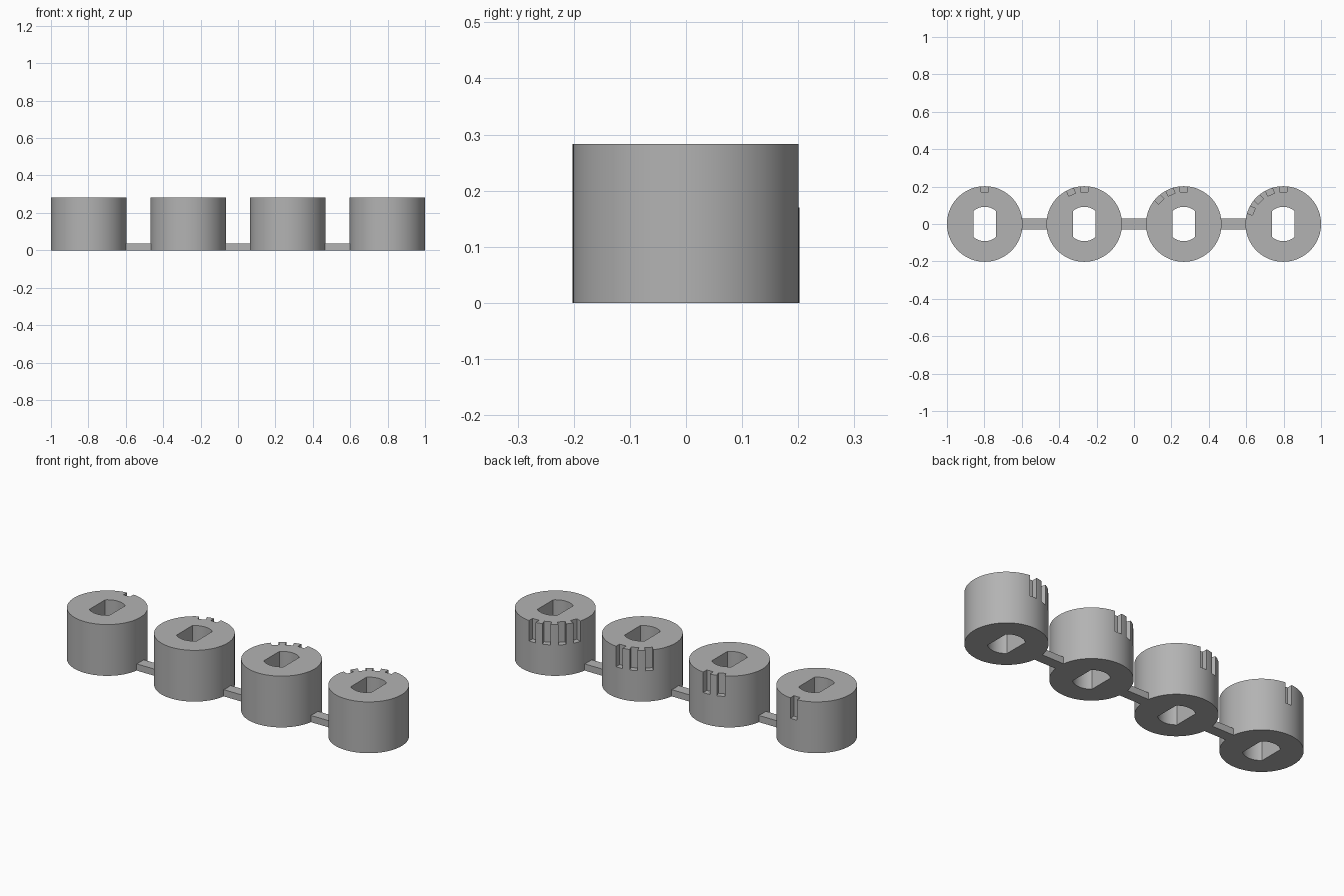
import bpy, bmesh, math
from mathutils import Matrix, Vector

RADIUS, HEIGHT = 0.202, 0.283
SPACING = 0.532
BORE_R, BORE_HALF = 0.092, 0.061
NOTCH_W, NOTCH_DEPTH, NOTCH_Z = 0.04, 0.032, 0.17
BAR_W, BAR_H = 0.06, 0.037

cube = bpy.data.objects.get("Cube")
if cube:
    bpy.data.objects.remove(cube)

grey = bpy.data.materials.new("plain grey")
grey.use_nodes = True
colour = (0.45, 0.45, 0.45, 1)
grey.diffuse_color = colour
grey.node_tree.nodes["Principled BSDF"].inputs["Base Color"].default_value = colour


def finish(name, bm):
    mesh = bpy.data.meshes.new(name)
    bmesh.ops.recalc_face_normals(bm, faces=bm.faces)
    bm.to_mesh(mesh)
    bm.free()
    obj = bpy.data.objects.new(name, mesh)
    bpy.context.collection.objects.link(obj)
    mesh.materials.append(grey)
    return obj


def prism(bm, outline, low, high):
    """Extrude a flat outline upwards."""
    face = bm.faces.new([bm.verts.new((x, y, low)) for x, y in outline])
    top = bmesh.ops.extrude_face_region(bm, geom=[face])["geom"]
    verts = [v for v in top if isinstance(v, bmesh.types.BMVert)]
    bmesh.ops.translate(bm, verts=verts, vec=Vector((0, 0, high - low)))


def box(bm, size, matrix):
    bmesh.ops.create_cube(bm, size=1, matrix=matrix @ Matrix.Diagonal((*size, 1)))


def arc(cx, radius, start, end, steps):
    angles = [start + (end - start) * i / steps for i in range(steps + 1)]
    return [(cx + radius * math.cos(a), radius * math.sin(a)) for a in angles]


def make_knob(index):
    cx = (index - 1.5) * SPACING
    bm = bmesh.new()
    prism(bm, arc(cx, RADIUS, 0, math.tau, 96)[:-1], 0, HEIGHT)
    knob = finish(f"knob_{index + 1}", bm)

    # Through bore with two flat sides
    bm = bmesh.new()
    a = math.acos(BORE_HALF / BORE_R)
    outline = arc(cx, BORE_R, a, math.pi - a, 20)
    outline += arc(cx, BORE_R, math.pi + a, math.tau - a, 20)
    prism(bm, outline, -0.1, HEIGHT + 0.1)
    bore = finish(f"bore_cutter_{index + 1}", bm)

    # Counting notches round the back rim, one more on each knob
    bm = bmesh.new()
    tall, deep = 0.2, 0.1
    for n in range(index + 1):
        turn = Matrix.Rotation(math.radians(22.5 * n), 4, 'Z')
        place = Matrix.Translation((0, RADIUS - NOTCH_DEPTH + deep / 2, NOTCH_Z + tall / 2))
        box(bm, (NOTCH_W, deep, tall), Matrix.Translation((cx, 0, 0)) @ turn @ place)
    notches = finish(f"notch_cutter_{index + 1}", bm)

    for cutter in (bore, notches):
        mod = knob.modifiers.new(cutter.name, 'BOOLEAN')
        mod.operation, mod.solver, mod.object = 'DIFFERENCE', 'EXACT', cutter
    # Apply the cuts, then remove the cutters
    graph = bpy.context.evaluated_depsgraph_get()
    cut = bpy.data.meshes.new_from_object(knob.evaluated_get(graph))
    knob.modifiers.clear()
    knob.data = cut
    for cutter in (bore, notches):
        bpy.data.objects.remove(cutter)
    return knob


knobs = [make_knob(i) for i in range(4)]

# Thin bars joining neighbouring knobs
for i in range(3):
    bm = bmesh.new()
    length = SPACING - 2 * RADIUS + 0.006
    box(bm, (length, BAR_W, BAR_H), Matrix.Translation(((i - 1) * SPACING, 0, BAR_H / 2)))
    finish(f"joining_bar_{i + 1}", bm)

bpy.ops.object.select_all(action='DESELECT')
for knob in knobs:
    knob.select_set(True)
bpy.context.view_layer.objects.active = knobs[0]
bpy.ops.object.shade_smooth_by_angle(angle=math.radians(30))
